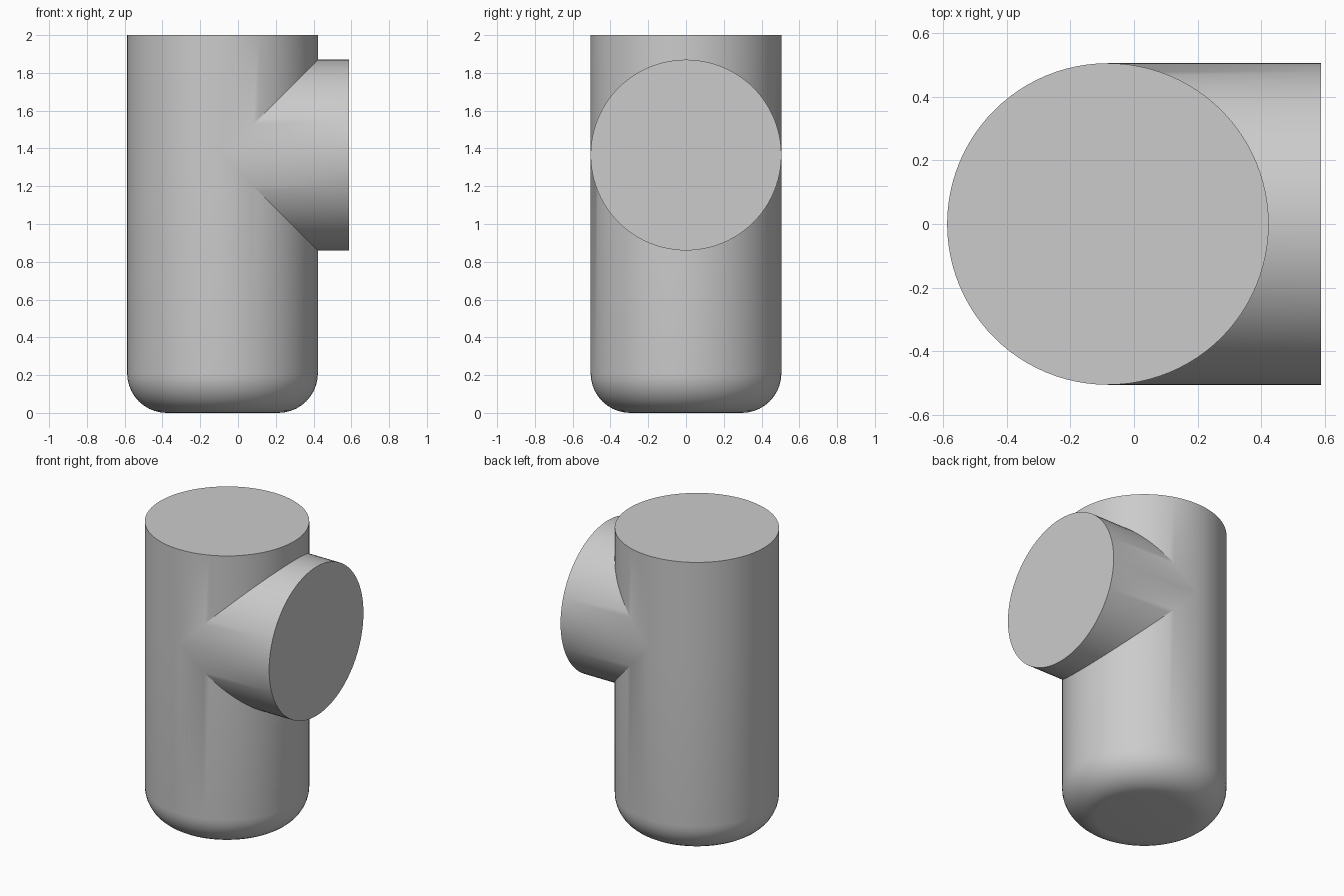
import bpy, bmesh, math

if "Cube" in bpy.data.objects:
    bpy.data.objects.remove(bpy.data.objects["Cube"])

N = 96                      # sides of both round tubes
R = 0.505                   # shared radius
CX = -0.082                 # upright axis
ZC = 1.365                  # branch axis height
END = 0.587                 # branch end face
F = 0.21                    # bottom rounding radius
angles = [2 * math.pi * i / N for i in range(N)]

bm = bmesh.new()


def ring(point):
    return [bm.verts.new(point(a)) for a in angles]


def upright(radius, height):
    return ring(lambda a: (CX + radius * math.cos(a), radius * math.sin(a), height(a)))


def bridge(rings):
    for lo, hi in zip(rings, rings[1:]):
        for i in range(N):
            j = (i + 1) % N
            bm.faces.new((lo[i], lo[j], hi[j], hi[i]))


# Lower upright: rounded base up to the mitred joint
lower = []
for k in range(11):
    t = math.pi / 2 * k / 10
    lower.append(upright(R - F + F * math.sin(t), lambda a, t=t: F - F * math.cos(t)))
lower.append(upright(R, lambda a: ZC - max(0, R * math.cos(a))))
bridge(lower)
bm.faces.new(lower[0])

# Upper upright: from the joint to the flat top
upper = [upright(R, lambda a: ZC + max(0, R * math.cos(a))), upright(R, lambda a: 2.0)]
bridge(upper)
bm.faces.new(upper[-1])

# Side branch: mitred start to the flat end
branch = [ring(lambda a: (CX + abs(R * math.cos(a)), R * math.sin(a), ZC + R * math.cos(a))),
          ring(lambda a: (END, R * math.sin(a), ZC + R * math.cos(a)))]
bridge(branch)
bm.faces.new(branch[-1])

# Weld the three parts into one closed body
bmesh.ops.remove_doubles(bm, verts=bm.verts[:], dist=1e-5)
bmesh.ops.recalc_face_normals(bm, faces=bm.faces[:])
mesh = bpy.data.meshes.new("tee_body")
bm.to_mesh(mesh)
bm.free()
body = bpy.data.objects.new("tee_body", mesh)
bpy.context.collection.objects.link(body)
bpy.context.view_layer.objects.active = body
body.select_set(True)
bpy.ops.object.shade_smooth_by_angle(angle=math.radians(25))
